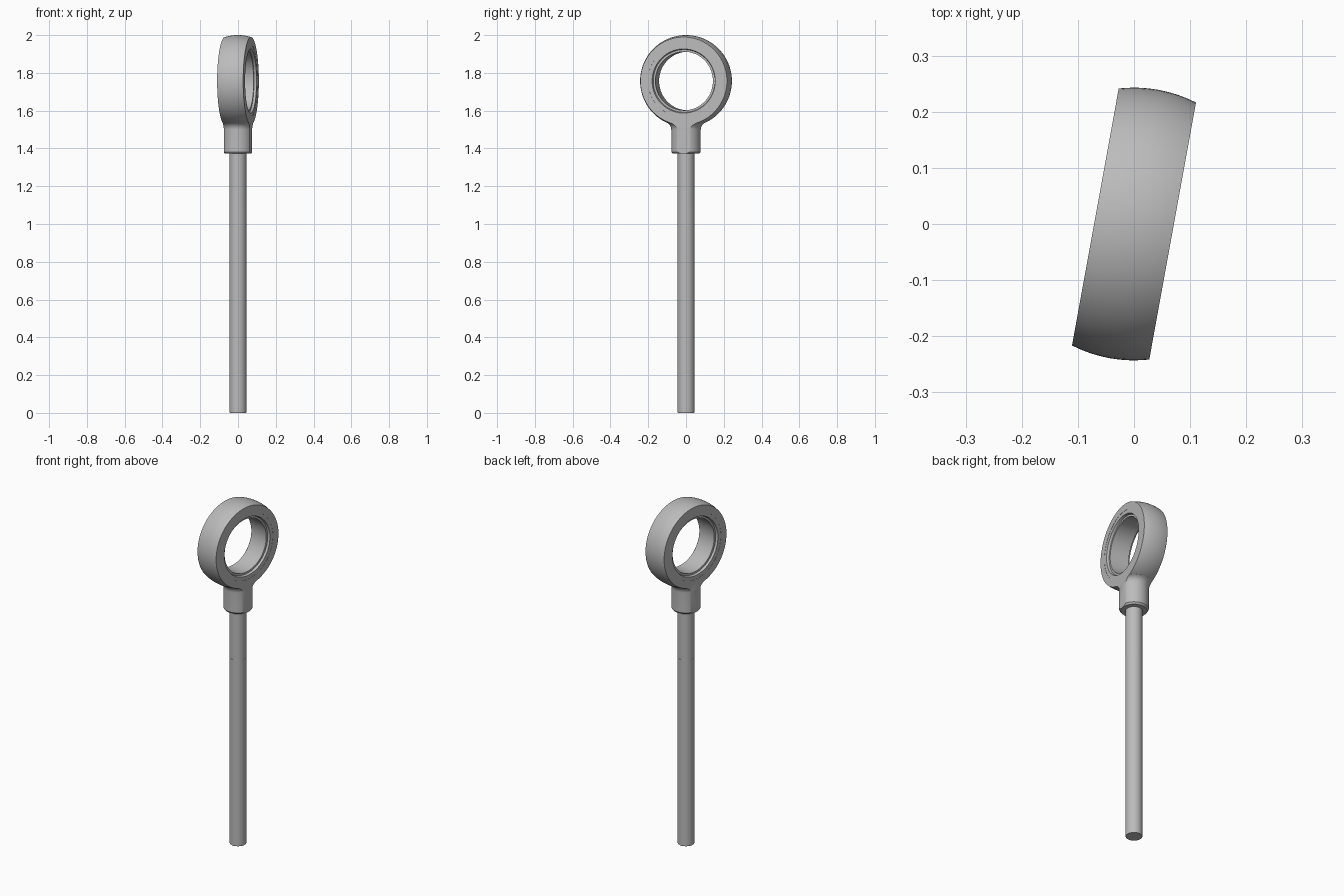
import bpy, bmesh, math
from mathutils import Matrix, Vector

cube = bpy.data.objects.get("Cube")
if cube:
    bpy.data.objects.remove(cube, do_unlink=True)

EYE_Z, EYE_R, HALF = 1.757, 0.243, 0.07
NECK_R, FILLET = 0.078, 0.04
TURN = Matrix.Rotation(math.radians(-10.3), 4, "Z")

steel = bpy.data.materials.new("grey steel")
steel.use_nodes = True
steel.diffuse_color = (0.5, 0.5, 0.5, 1)
steel.node_tree.nodes["Principled BSDF"].inputs["Base Color"].default_value = (0.5, 0.5, 0.5, 1)


def lathe(name, profile, steps, closed=False, matrix=Matrix(), slab=None):
    """Revolve (radius, height) points about z, optionally trimmed to |x| < slab."""
    bm = bmesh.new()
    verts = [bm.verts.new((r, 0, z)) for r, z in profile]
    pairs = list(zip(verts, verts[1:]))
    if closed:
        pairs.append((verts[-1], verts[0]))
    edges = [bm.edges.new(p) for p in pairs]
    bmesh.ops.spin(bm, geom=verts + edges, cent=(0, 0, 0), axis=(0, 0, 1),
                   angle=math.tau, steps=steps)
    bmesh.ops.remove_doubles(bm, verts=bm.verts, dist=1e-5)
    if slab:
        for side in (1, -1):
            cut = bmesh.ops.bisect_plane(
                bm, geom=bm.verts[:] + bm.edges[:] + bm.faces[:],
                plane_co=(side * slab, 0, 0), plane_no=(side, 0, 0), clear_outer=True)
            rim = [e for e in cut["geom_cut"] if isinstance(e, bmesh.types.BMEdge)]
            # the trimmed rim is open at the buried top end
            ends = [v for v in {v for e in rim for v in e.verts}
                    if sum(e in rim for e in v.link_edges) == 1]
            if len(ends) == 2:
                rim.append(bm.edges.new(ends))
            bmesh.ops.holes_fill(bm, edges=rim, sides=0)
    bm.transform(matrix)
    bmesh.ops.recalc_face_normals(bm, faces=bm.faces)
    mesh = bpy.data.meshes.new(name)
    bm.to_mesh(mesh)
    bm.free()
    mesh.materials.append(steel)
    obj = bpy.data.objects.new(name, mesh)
    bpy.context.collection.objects.link(obj)
    bpy.ops.object.select_all(action="DESELECT")
    obj.select_set(True)
    bpy.context.view_layer.objects.active = obj
    bpy.ops.object.shade_smooth_by_angle(angle=math.radians(30))
    return obj


# Eye housing and bearing share an axis lying along x, then turned slightly
eye_frame = Matrix.Translation((0, 0, EYE_Z)) @ TURN @ Matrix.Rotation(math.pi / 2, 4, "Y")

# Spherical outer surface with flat side faces
arc = [-HALF + 2 * HALF * i / 12 for i in range(13)]
housing = [(math.sqrt(EYE_R ** 2 - h * h), h) for h in arc]
housing += [(0.192, HALF), (0.192, -HALF)]
lathe("eye_housing", housing, 96, closed=True, matrix=eye_frame)

# Bearing insert: flat shoulder, shallow recess and a plain bore
half_liner = [(0.192, 0.069), (0.17, 0.069), (0.166, 0.056), (0.155, 0.056)]
liner = half_liner + [(r, -h) for r, h in reversed(half_liner)]
lathe("bearing_insert", liner, 96, closed=True, matrix=eye_frame)

# Neck flares tangentially into the eye and is trimmed flush with its side faces
dx = NECK_R + FILLET
dz = math.sqrt((EYE_R + FILLET) ** 2 - dx * dx)
end = math.atan2(dz, dx)
neck = [(0, 1.372), (0.07, 1.372), (NECK_R, 1.382)]
for i in range(9):
    a = end * i / 8
    neck.append((dx - FILLET * math.cos(a), EYE_Z - dz + FILLET * math.sin(a)))
neck += [(0.1, 1.56), (0, 1.56)]
lathe("neck", neck, 64, matrix=TURN, slab=HALF)

# Shank and the long rod below it
lathe("shank", [(0, 1.09), (0.0445, 1.09), (0.0445, 1.38), (0, 1.38)], 48)
lathe("rod", [(0, 0), (0.043, 0), (0.045, 0.003), (0.045, 1.09), (0, 1.09)], 48)
